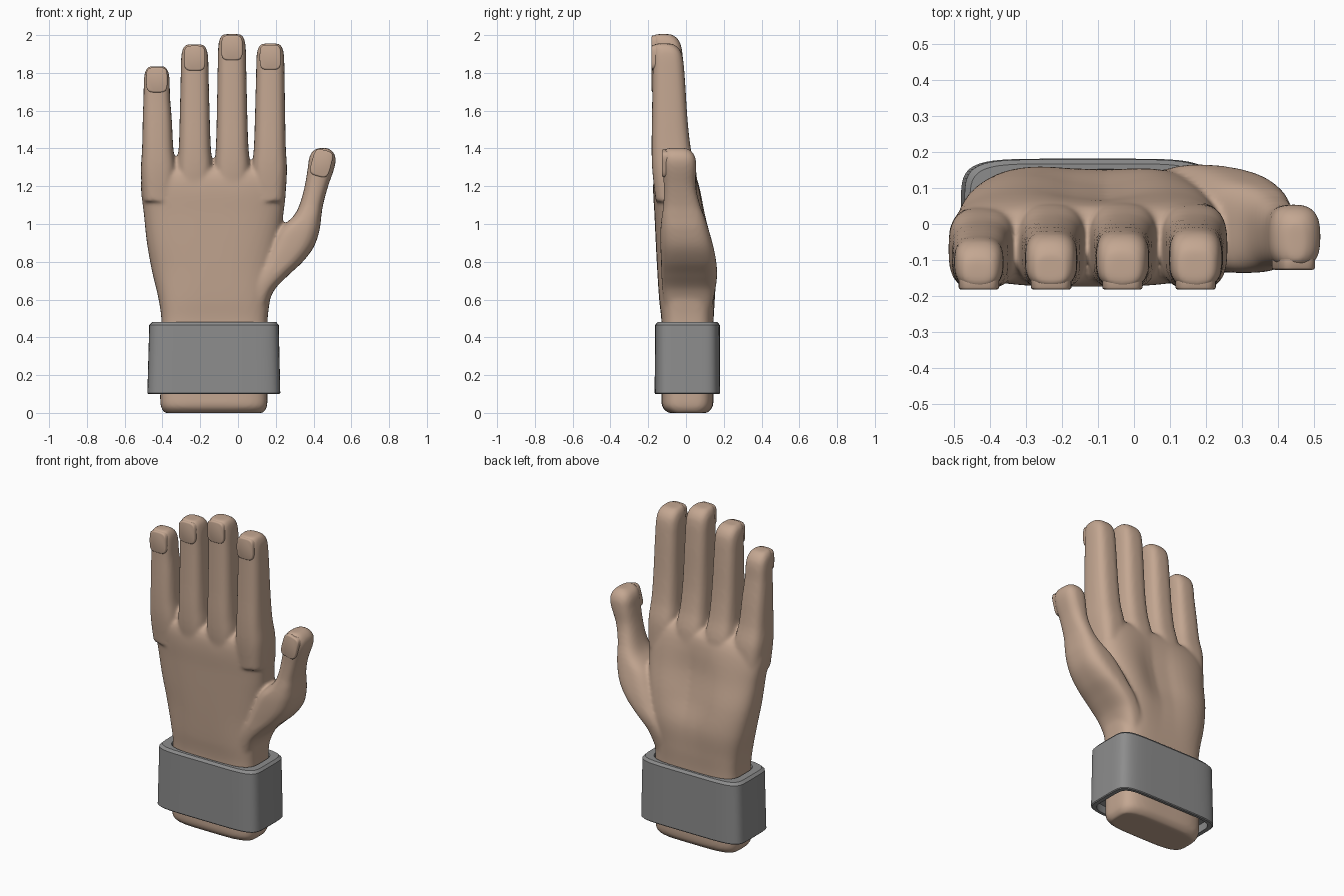
import bpy, bmesh, math
from mathutils import Matrix

if "Cube" in bpy.data.objects:
    bpy.data.objects.remove(bpy.data.objects["Cube"])


def material(name, rgb):
    m = bpy.data.materials.new(name)
    m.diffuse_color = (*rgb, 1)
    m.use_nodes = True
    m.node_tree.nodes["Principled BSDF"].inputs["Base Color"].default_value = m.diffuse_color
    return m


SKIN = material("skin", (0.55, 0.385, 0.285))
GREY = material("cuff grey", (0.265, 0.265, 0.265))


def ring(s, count=64):
    """Rounded-box outline: z, x0, x1, y0, y1, squareness, palm hollow."""
    z, x0, x1, y0, y1, n, dent = s
    pts = []
    for i in range(count):
        t = 2 * math.pi * (i + 0.5) / count
        c, d = math.cos(t), math.sin(t)
        x = (x0 + x1) / 2 + (x1 - x0) / 2 * math.copysign(abs(c) ** (2 / n), c)
        y = (y0 + y1) / 2 + (y1 - y0) / 2 * math.copysign(abs(d) ** (2 / n), d)
        if d > 0:
            y -= dent * d * math.exp(-((x + 0.1) / 0.14) ** 2)
        pts.append((x, y, z))
    return pts


def smooth_sections(secs, steps=6):
    """Hermite interpolation of the section values along z."""
    def slope(i, k):
        a, b = secs[max(i - 1, 0)], secs[min(i + 1, len(secs) - 1)]
        return (b[k] - a[k]) / (b[0] - a[0])
    out = []
    for i in range(len(secs) - 1):
        p, q = secs[i], secs[i + 1]
        h = q[0] - p[0]
        for j in range(steps):
            t = j / steps
            row = [p[0] + h * t]
            for k in range(1, 7):
                row.append((2*t**3 - 3*t**2 + 1) * p[k] + (t**3 - 2*t**2 + t) * h * slope(i, k)
                           + (3*t**2 - 2*t**3) * q[k] + (t**3 - t**2) * h * slope(i + 1, k))
            out.append(row)
    return out + [list(secs[-1])]


def loft(bm, secs, closed=False):
    rings = [[bm.verts.new(p) for p in ring(s)] for s in secs]
    n = len(rings[0])
    pairs = list(zip(rings, rings[1:]))
    if closed:
        pairs.append((rings[-1], rings[0]))
    else:
        bm.faces.new(rings[0][::-1])
        bm.faces.new(rings[-1])
    for a, b in pairs:
        for i in range(n):
            bm.faces.new((a[i], a[(i + 1) % n], b[(i + 1) % n], b[i]))


def finish(bm, name, mat):
    bmesh.ops.recalc_face_normals(bm, faces=bm.faces)
    me = bpy.data.meshes.new(name)
    bm.to_mesh(me)
    bm.free()
    me.materials.append(mat)
    ob = bpy.data.objects.new(name, me)
    bpy.context.collection.objects.link(ob)
    return ob


def smooth_by_angle(ob, deg):
    bpy.ops.object.select_all(action='DESELECT')
    ob.select_set(True)
    bpy.context.view_layer.objects.active = ob
    bpy.ops.object.shade_smooth_by_angle(angle=math.radians(deg))


hand = bmesh.new()

# Wrist and palm
loft(hand, smooth_sections([
    (0.00, -.390, .135, -.095, .115, 4, 0),
    (0.03, -.407, .152, -.125, .140, 4, 0),
    (0.08, -.412, .156, -.130, .146, 4, 0),
    (0.48, -.405, .156, -.130, .146, 4, 0),
    (0.60, -.420, .170, -.142, .156, 3.5, .006),
    (0.75, -.455, .200, -.152, .168, 3, .022),
    (0.90, -.482, .220, -.160, .148, 3, .045),
    (1.05, -.498, .240, -.167, .110, 3, .040),
    (1.20, -.514, .254, -.174, .075, 3, .015),
    (1.27, -.500, .240, -.162, .045, 3, 0),
    (1.30, -.470, .200, -.130, .010, 3, 0)]))

# Thumb with its fleshy base
loft(hand, smooth_sections([
    (0.52, .000, .140, -.110, .130, 3, 0),
    (0.65, .040, .192, -.125, .155, 3, 0),
    (0.73, .080, .268, -.130, .165, 3, 0),
    (0.80, .120, .343, -.132, .160, 3, 0),
    (0.88, .160, .402, -.135, .145, 3, 0),
    (0.97, .215, .432, -.135, .120, 3, 0),
    (1.04, .292, .441, -.128, .097, 2.8, 0),
    (1.10, .325, .450, -.120, .075, 2.6, 0),
    (1.20, .353, .477, -.118, .052, 2.6, 0),
    (1.30, .370, .511, -.122, .054, 2.8, 0),
    (1.35, .377, .517, -.122, .050, 2.8, 0),
    (1.385, .395, .500, -.115, .030, 2.8, 0),
    (1.402, .425, .475, -.100, .005, 2.8, 0)]))

# Fingers: tip edges, base edges, height, back of tip, back of base
FINGERS = {
    "little": (-.500, -.360, -.514, -.328, 1.835, -.035, .040),
    "ring": (-.303, -.156, -.322, -.134, 1.950, -.020, .052),
    "middle": (-.107, .043, -.126, .066, 2.005, -.018, .054),
    "index": (.096, .246, .074, .259, 1.955, -.012, .050)}
for x0, x1, b0, b1, top, yt, yb in FINGERS.values():
    m0, m1 = x0 * .7 + b0 * .3, x1 * .7 + b1 * .3
    loft(hand, smooth_sections([
        (1.12, b0 + .01, b1 - .01, -.160, yb + .01, 3, 0),
        (1.28, b0, b1, -.178, yb, 3, 0),
        (1.40, x0 * .45 + b0 * .55, x1 * .45 + b1 * .55, -.182, yb * .6 + yt * .4, 3, 0),
        (1.55, m0, m1, -.180, yb * .2 + yt * .8 + .008, 3, 0),
        (top - .16, x0, x1, -.177, yt + .004, 3, 0),
        (top - .06, x0 + .003, x1 - .003, -.177, yt - .008, 3, 0),
        (top - .02, x0 + .012, x1 - .012, -.176, yt - .03, 3, 0),
        (top, x0 + .028, x1 - .028, -.168, yt - .06, 3, 0)]))

# Fuse everything into one smooth skin
hand_ob = finish(hand, "hand", SKIN)
rm = hand_ob.modifiers.new("fuse", 'REMESH')
rm.mode = 'VOXEL'
rm.voxel_size = 0.01
rm.use_smooth_shade = True
sm = hand_ob.modifiers.new("soften", 'SMOOTH')
sm.factor = 0.5
sm.iterations = 10


# Nails: thin rounded plates sunk into the fingertips
def nail(name, x, y, z, w, h, tilt=0):
    bm = bmesh.new()
    loft(bm, [(zz, -w * k, w * k, -h * k, h * k, 4, 0)
              for zz, k in ((-.022, 1), (0, 1), (.004, .96), (.006, .88))])
    bm.transform(Matrix.Translation((x, y, z)) @ Matrix.Rotation(tilt, 4, 'Y')
                 @ Matrix.Rotation(math.pi / 2, 4, 'X'))
    smooth_by_angle(finish(bm, name, SKIN), 40)


for name, (x0, x1, _, _, top, _, _) in FINGERS.items():
    nail(name + "_nail", (x0 + x1) / 2, -.176, top - .072, .056, .066)
nail("thumb_nail", .442, -.121, 1.322, .052, .071, math.radians(15))

# Cuff: bevelled sleeve with a recess underneath
cuff = bmesh.new()
loft(cuff, [
    (.10, -.475, .220, -.162, .177, 6, 0),
    (.105, -.480, .224, -.166, .181, 6, 0),
    (.465, -.470, .216, -.164, .179, 6, 0),
    (.48, -.455, .203, -.152, .167, 6, 0),
    (.48, -.412, .163, -.137, .153, 4, 0),
    (.44, -.400, .150, -.125, .141, 4, 0),
    (.16, -.400, .150, -.125, .141, 4, 0),
    (.15, -.450, .195, -.146, .161, 6, 0),
    (.10, -.450, .195, -.146, .161, 6, 0)], closed=True)
smooth_by_angle(finish(cuff, "cuff", GREY), 30)
